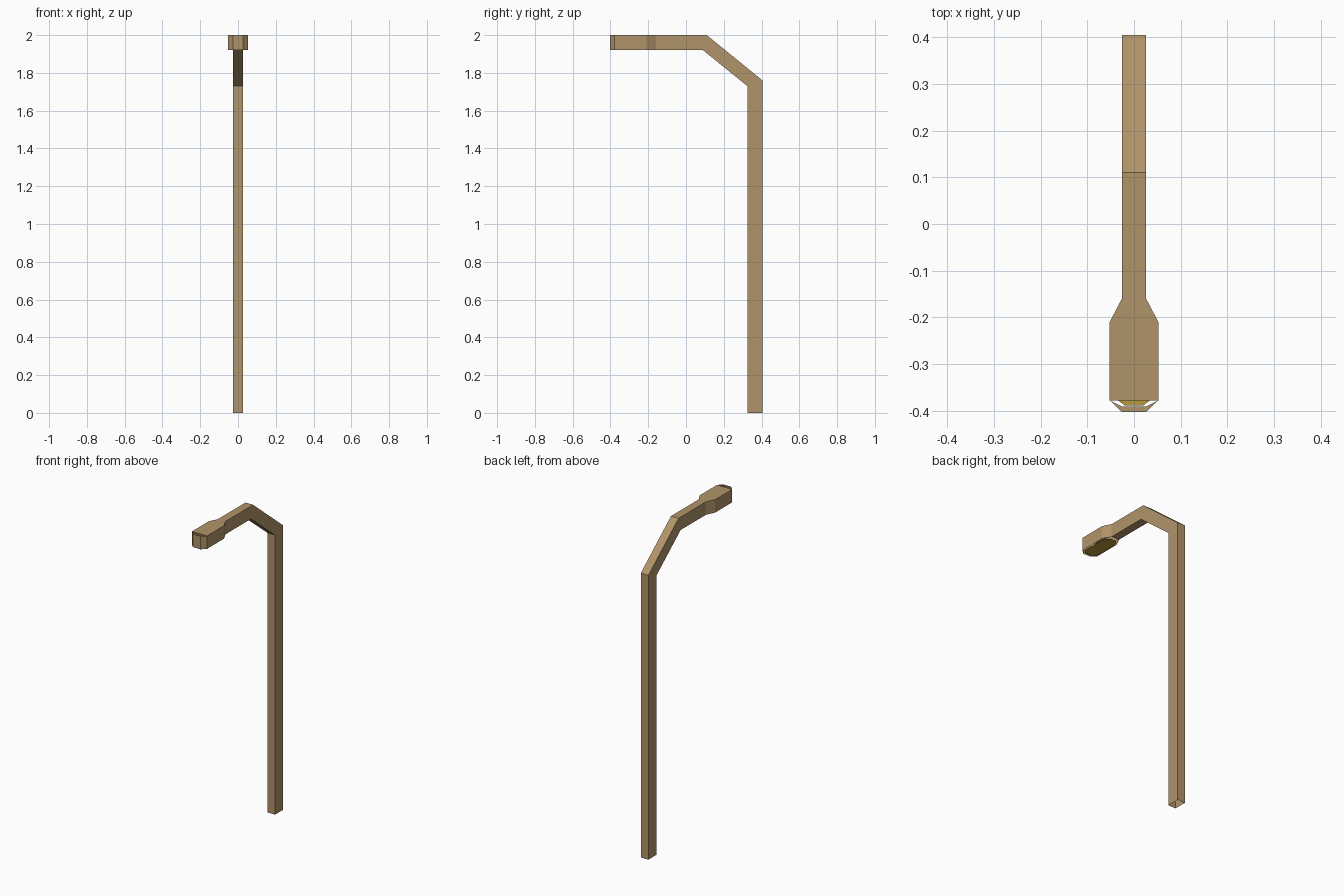
import bpy

cube = bpy.data.objects.get("Cube")
if cube:
    bpy.data.objects.remove(cube, do_unlink=True)


def material(name, color):
    mat = bpy.data.materials.new(name)
    mat.use_nodes = True
    mat.diffuse_color = (*color, 1)
    mat.node_tree.nodes["Principled BSDF"].inputs["Base Color"].default_value = (*color, 1)
    return mat


def build(name, verts, faces, mat):
    mesh = bpy.data.meshes.new(name)
    mesh.from_pydata(verts, [], faces)
    mesh.materials.append(mat)
    obj = bpy.data.objects.new(name, mesh)
    bpy.context.collection.objects.link(obj)
    return obj


def mirrored(half):
    """Complete a left-to-right outline, counter-clockwise seen from above."""
    return half + [(-x, y) for x, y in reversed(half)]


def bridge(a, b, n):
    """Quads joining two closed rings of n vertices."""
    return [(a + i, a + (i + 1) % n, b + (i + 1) % n, b + i) for i in range(n)]


brown = material("warm brown", (0.434, 0.296, 0.144))
yellow = material("lamp yellow", (0.485, 0.319, 0.045))

HALF = 0.026
TOP, BOTTOM = 2.0, 1.92

# Pole and bent arm: an open rectangular tube along mitred sections
outer = [(0.405, 0), (0.405, 1.76), (0.11, TOP), (-0.16, TOP)]
inner = [(0.325, 0), (0.325, 1.73), (0.09, BOTTOM), (-0.16, BOTTOM)]
verts, faces = [], []
for (yo, zo), (yi, zi) in zip(outer, inner):
    verts += [(-HALF, yi, zi), (HALF, yi, zi), (HALF, yo, zo), (-HALF, yo, zo)]
for k in range(len(outer) - 1):
    faces += bridge(4 * k, 4 * k + 4, 4)
build("pole_and_arm", verts, faces, brown)

# Head housing: thin side walls, open below, with a roof that stops short of the tip
outline = mirrored([(-HALF, -0.16), (-0.052, -0.21), (-0.052, -0.378), (-HALF, -0.403)])
n = len(outline)
verts = [(x, y, BOTTOM) for x, y in outline] + [(x, y, TOP) for x, y in outline]
walls = bridge(0, n, n)[:-1]
roof = [tuple(n + i for i in (0, 1, 2, 5, 6, 7))]
build("lamp_housing", verts, walls + roof, brown)

# Narrow rim around the slot at the tip
rim = [(x, y, TOP) for x, y in outline[2:6]]
rim += [(-HALF, -0.391, TOP), (HALF, -0.391, TOP)]
build("tip_rim", rim, [(0, 1, 4), (1, 2, 5, 4), (2, 3, 5)], brown)

# Lamp panel facing down, with a gap to the housing all round
panel = mirrored([(-0.022, -0.178), (-0.044, -0.217), (-0.044, -0.371), (-0.02, -0.389)])
build("lamp_panel", [(x, y, BOTTOM - 0.002) for x, y in panel],
      [tuple(reversed(range(len(panel))))], yellow)
